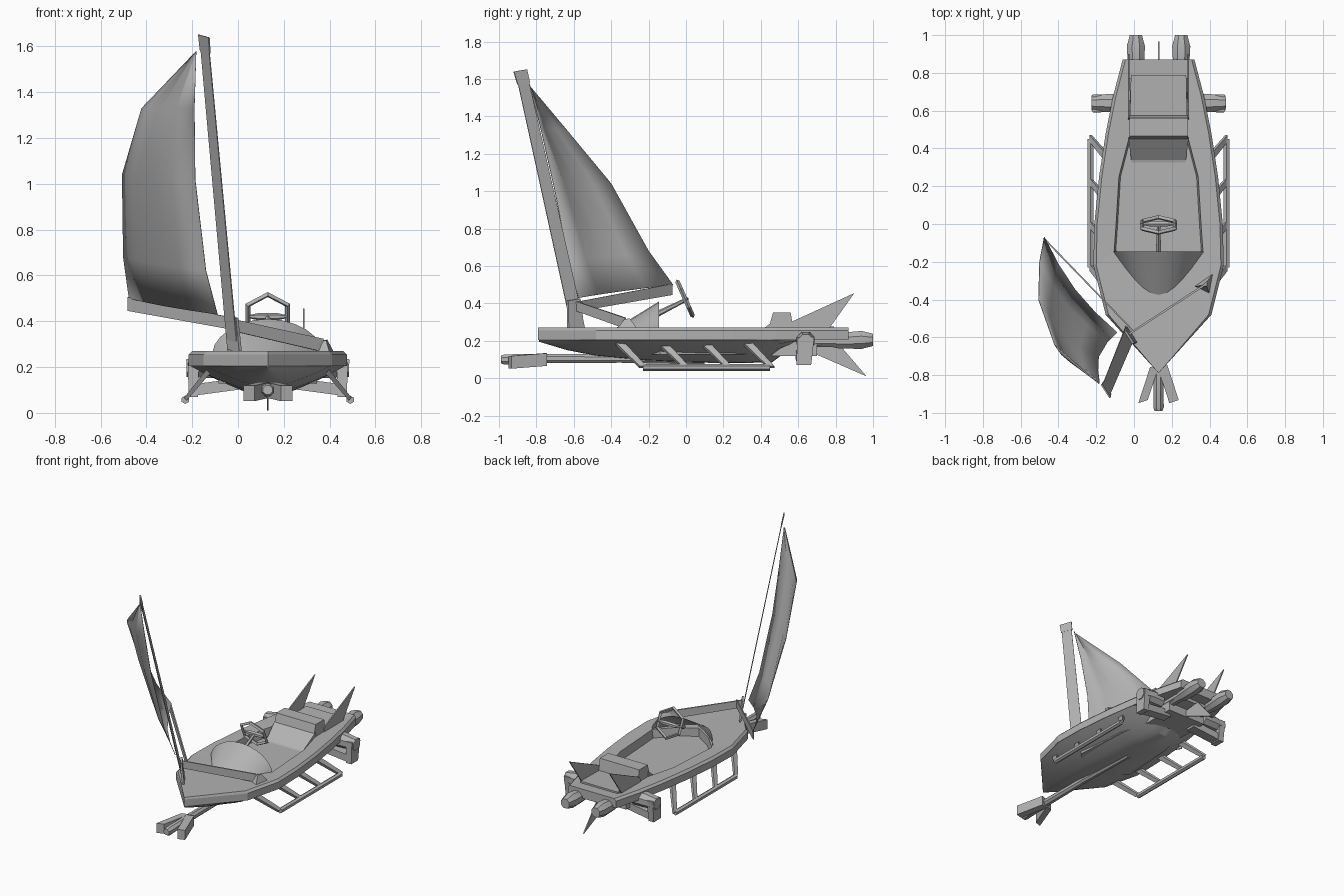
import bpy, bmesh, math
from mathutils import Vector, Matrix

if "Cube" in bpy.data.objects:
    bpy.data.objects.remove(bpy.data.objects["Cube"], do_unlink=True)

CX = 0.13  # hull centreline
SIDES = ((-1, "right"), (1, "left"))

grey = bpy.data.materials.new("plain grey")
grey.use_nodes = True
COLOUR = (0.45, 0.45, 0.45, 1)
grey.diffuse_color = COLOUR
grey.node_tree.nodes["Principled BSDF"].inputs["Base Color"].default_value = COLOUR


def finish(name, bm, smooth=False, recalc=True):
    if recalc:
        bmesh.ops.recalc_face_normals(bm, faces=bm.faces)
    mesh = bpy.data.meshes.new(name)
    bm.to_mesh(mesh)
    bm.free()
    obj = bpy.data.objects.new(name, mesh)
    bpy.context.collection.objects.link(obj)
    mesh.materials.append(grey)
    if smooth:
        bpy.ops.object.select_all(action="DESELECT")
        obj.select_set(True)
        bpy.context.view_layer.objects.active = obj
        bpy.ops.object.shade_smooth_by_angle(angle=math.radians(35))
    return obj


def loft(name, rings, closed=True, caps=True, smooth=False):
    """Bridge equal-length rings of points with quads."""
    bm = bmesh.new()
    rows = [[bm.verts.new(p) for p in ring] for ring in rings]
    n = len(rows[0])
    for a, b in zip(rows, rows[1:]):
        for i in range(n if closed else n - 1):
            j = (i + 1) % n
            bm.faces.new((a[i], a[j], b[j], b[i]))
    if caps:
        bm.faces.new(rows[0])
        bm.faces.new(rows[-1])
    bmesh.ops.remove_doubles(bm, verts=bm.verts, dist=0.0005)
    return finish(name, bm, smooth)


def beam(name, a, b, u, v, taper=1.0):
    """Box from a to b; u and v are its half-width vectors."""
    u, v = Vector(u), Vector(v)
    return loft(name, [[Vector(p) + k * (su * u + sv * v) for su, sv in
                        ((-1, -1), (1, -1), (1, 1), (-1, 1))]
                       for p, k in ((a, 1), (b, taper))])


def tube(name, path, radii, sides=8):
    """Round rod through the points of a straight path."""
    path = [Vector(p) for p in path]
    turn = (path[-1] - path[0]).to_track_quat("Z", "Y")
    angles = [2 * math.pi * (i + 0.5) / sides for i in range(sides)]
    return loft(name, [[p + turn @ Vector((r * math.cos(t), r * math.sin(t), 0)) for t in angles]
                       for p, r in zip(path, radii)], smooth=True)


def plate(name, points, thick):
    """Flat polygon given thickness on both sides."""
    bm = bmesh.new()
    bm.faces.new([bm.verts.new(p) for p in points])
    obj = finish(name, bm)
    mod = obj.modifiers.new("thickness", "SOLIDIFY")
    mod.thickness, mod.offset = thick, 0
    return obj


def both(half, z, inset=0):
    """Mirror a half outline of (half width, y) into a full open ring."""
    right = [(CX - max(w - inset, 0), y, z) for w, y in half]
    left = [(CX + max(w - inset, 0), y, z) for w, y in reversed(half)]
    return right + left


# Hull rim, deck and cockpit walls
outline = [(0, -.79), (.28, -.48), (.345, -.22), (.34, 0), (.315, .25), (.28, .48), (.24, .68), (.19, .87)]
opening = [(0, -.33), (.13, -.25), (.235, -.14), (.225, 0), (.21, .25), (.155, .46), (.155, .7), (.155, .77)]
loft("deck", [both(outline, .205), both(outline, .255), both(outline, .27, .015),
              both(opening, .265), both(opening, .205)], closed=False, caps=False)
loft("rim_underside", [both(outline, .205), both(opening, .205)], closed=False, caps=False)
well = opening[:6]
loft("cockpit_tub", [both(well, .265), both(well, .13, .02)], caps=False)
plate("cockpit_floor", both(well, .13, .02), .004)

# Rounded hull bottom
section = [(1, 0), (.85, .25), (.67, .5), (.37, .86), (.18, .97), (0, 1)]
section += [(-w, d) for w, d in reversed(section[:-1])]
stations = [(.004, -.785, .195), (.14, -.635, .15), (.275, -.48, .12), (.34, -.22, .095),
            (.335, 0, .085), (.31, .25, .08), (.28, .46, .085), (.2, .6, .19)]
loft("hull_bottom", [[(CX + w * hw, y, .206 - (.206 - keel) * d) for w, d in section]
                     for hw, y, keel in stations], smooth=True)

# Curved cowl ahead of the cockpit
steps = [i / 12 * math.pi for i in range(13)]
cowl_back = [(CX - .24 * math.cos(t), -.145, .27 + .14 * math.sin(t) ** 1.2) for t in steps]
cowl_base = [(CX - .24 * math.cos(t) * (1 - .35 * math.sin(t)), -.145 - .23 * math.sin(t) ** 1.3, .268)
             for t in steps]
loft("cowl", [cowl_back, cowl_base], closed=False, caps=False, smooth=True)

# Seat, headrest and engine cover
seat_profile = [(.11, .07, .17), (.125, .2, .17), (.145, .34, .21), (.16, .46, .3)]
loft("seat", [[(CX - w, y, .13), (CX + w, y, .13), (CX + w, y, z), (CX - w, y, z)]
              for w, y, z in seat_profile])
loft("headrest", [[(CX - .155, y, z) for y, z in ((.44, .26), (.465, .35), (.56, .35), (.575, .26))],
                  [(CX + .155, y, z) for y, z in ((.44, .26), (.465, .35), (.56, .35), (.575, .26))]])
beam("engine_cover", (CX, .46, .215), (CX, .79, .23), (.154, 0, 0), (0, 0, .05), .95)
beam("engine_block", (CX, .46, .18), (CX, .7, .18), (.15, 0, 0), (0, 0, .06))

# Steering wheel and column
tilt = Matrix.Rotation(math.radians(114), 4, "X")
bpy.ops.mesh.primitive_torus_add(major_segments=6, minor_segments=4, major_radius=.1, minor_radius=.012)
wheel = bpy.context.object
wheel.name = "steering_wheel"
wheel.data.transform(Matrix.Translation((CX, -.005, .425)) @ tilt @ Matrix.Rotation(math.pi / 2, 4, "Z"))
wheel.data.materials.append(grey)
for p in wheel.data.polygons:
    p.use_smooth = False
tube("wheel_bar", [(CX - .095, 0, .42), (CX - .04, 0, .42), (CX + .04, 0, .42), (CX + .095, 0, .42)],
     [.004, .016, .016, .004], 6)
tube("steering_column", [(CX, -.16, .34), (CX, 0, .42)], [.016, .01], 6)

for s, side in SIDES:
    # Slanted skid rails and struts
    rail_x = CX + s * .36
    tube(side + "_skid_rail", [(rail_x, -.23, .057), (rail_x, .45, .057)], [.018, .018], 6)
    for i in range(4):
        y = -.35 + .228 * i
        beam(f"{side}_skid_strut_{i + 1}", (CX + s * .26, y, .18), (rail_x, y + .12, .06),
             (0, .024, 0), (s * .008, 0, .008), .75)
    # Side thruster: stub, drop leg and inward return bar
    tube(side + "_thruster_stub", [(CX + s * .18, .64, .2), (CX + s * .27, .64, .2), (CX + s * .355, .64, .195)],
         [.052, .052, .042])
    beam(side + "_thruster_leg", (CX + s * .325, .64, .22), (CX + s * .325, .63, .07),
         (.024, 0, 0), (0, .046, 0), .85)
    beam(side + "_thruster_return", (CX + s * .325, .63, .1), (CX + s * .1, .62, .13), (0, .035, 0), (0, 0, .025))
    # Exhaust nozzle, tail fin and bow prong
    ex = CX + s * .12
    tube(side + "_exhaust", [(ex, .6, .2), (ex, .78, .2), (ex, .82, .2), (ex, .94, .205), (ex, 1, .205)],
         [.034, .036, .045, .052, .035])
    fin_x = CX + s * .157
    plate(side + "_tail_fin", [(fin_x, .55, .25), (fin_x, .56, .3), (fin_x, .9, .455), (fin_x, .74, .23)], .008)
    beam(side + "_bow_prong", (CX + s * .02, -.75, .1), (CX + s * .082, -.94, .085),
         (.025, .008, 0), (0, 0, .034))

plate("lower_fin", [(CX, .6, .16), (CX, .69, .13), (CX, .965, .01), (CX, .82, .18)], .008)

# Bow pipe running under the hull
tube("bow_pipe", [(CX, -.99, .1), (CX, -.97, .1), (CX, -.74, .105), (CX, -.35, .105), (CX, .1, .09)],
     [.022, .03, .027, .024, .018])

# Mast, its cap, and the two thin booms
wide, thin = Vector((.022, -.034, -.006)), Vector((.002, .0015, 0))
foot, head = Vector((-.022, -.575, .26)), Vector((-.143, -.868, 1.575))
beam("mast", foot, head, wide, thin, .85)
beam("mast_cap", head, head + Vector((-.006, -.018, .07)), wide * .95, thin * 1.4, 1.08)
beam("mast_bracket", (-.015, -.59, .27), (-.025, -.6, .42), wide * 1.2, thin * 3, .8)
beam("sail_boom", (0, -.57, .385), (-.478, -.075, .475), (0, 0, .026), thin * 1.5, 1.15)
beam("deck_boom", (-.03, -.585, .385), (.37, -.325, .295), (0, 0, .026), (.003, -.004, 0), 1.1)
loft("boom_foot", [[(.32, -.33, .262), (.42, -.26, .262), (.4, -.37, .262)],
                   [(.36, -.325, .315), (.39, -.3, .32), (.385, -.33, .315)]])

# Sail rows from head to foot: luff edge, leech edge
rows = [((-.182, -.84, 1.58), (-.185, -.845, 1.575)),
        ((-.19, -.775, 1.33), (-.42, -.64, 1.33)),
        ((-.187, -.705, 1.02), (-.505, -.4, 1.04)),
        ((-.14, -.625, .62), (-.5, -.2, .68)),
        ((-.09, -.575, .43), (-.475, -.07, .5))]
sail_rings = []
for i, (luff, leech) in enumerate(rows):
    a, b = Vector(luff), Vector(leech)
    belly = Vector((-.03, -.025, 0)) * min(i, 1)
    sail_rings.append([a.lerp(b, k / 4) + belly * math.sin(k / 4 * math.pi) for k in range(5)])
sail = loft("sail", sail_rings, closed=False, caps=False, smooth=True)
mod = sail.modifiers.new("thickness", "SOLIDIFY")
mod.thickness, mod.offset = .004, 0
